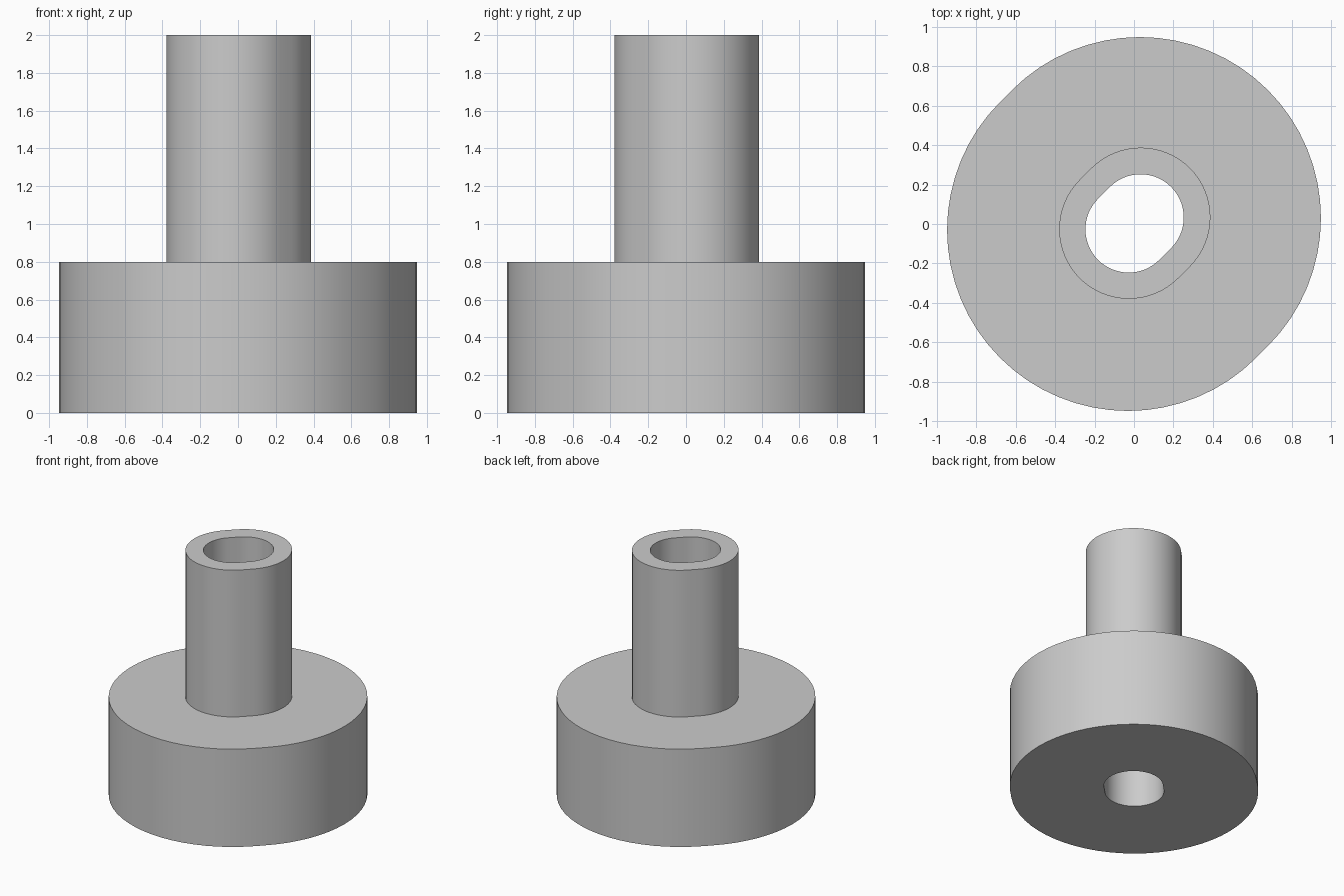
import bpy, bmesh, math

cube = bpy.data.objects.get("Cube")
if cube:
    bpy.data.objects.remove(cube)

HALF_STEPS = 32      # segments in each half round
STRETCH = 0.03       # diagonal shift of each half round

grey = bpy.data.materials.new("plain_grey")
grey.use_nodes = True
colour = (0.6, 0.6, 0.6, 1)
grey.diffuse_color = colour
grey.node_tree.nodes["Principled BSDF"].inputs["Base Color"].default_value = colour


def stretched_ring(bm, radius, z, shift=0.0):
    """Two half rounds pulled slightly apart along the x = y diagonal."""
    verts = []
    for side in (1, -1):
        start = -math.pi / 4 if side == 1 else 3 * math.pi / 4
        for i in range(HALF_STEPS + 1):
            a = start + math.pi * i / HALF_STEPS
            offset = side * STRETCH + shift
            verts.append(bm.verts.new((radius * math.cos(a) + offset,
                                       radius * math.sin(a) + offset, z)))
    return verts


# Stepped body with a through bore: wide base, narrow tube (radius, height, shift)
profile = [(0.219, 0, 0.003), (0.917, 0, 0), (0.917, 0.8, 0),
           (0.353, 0.8, 0.004), (0.353, 2, 0.004), (0.219, 2, 0.003)]
bm = bmesh.new()
rings = [stretched_ring(bm, *p) for p in profile]
for lower, upper in zip(rings, rings[1:] + rings[:1]):
    n = len(lower)
    for i in range(n):
        j = (i + 1) % n
        bm.faces.new((lower[i], lower[j], upper[j], upper[i]))
bmesh.ops.recalc_face_normals(bm, faces=bm.faces)

mesh = bpy.data.meshes.new("stepped_bushing")
bm.to_mesh(mesh)
bm.free()
mesh.materials.append(grey)
body = bpy.data.objects.new("stepped_bushing", mesh)
bpy.context.collection.objects.link(body)

# Smooth round walls, crisp rims
bpy.ops.object.select_all(action="DESELECT")
body.select_set(True)
bpy.context.view_layer.objects.active = body
bpy.ops.object.shade_smooth_by_angle(angle=math.radians(30))
